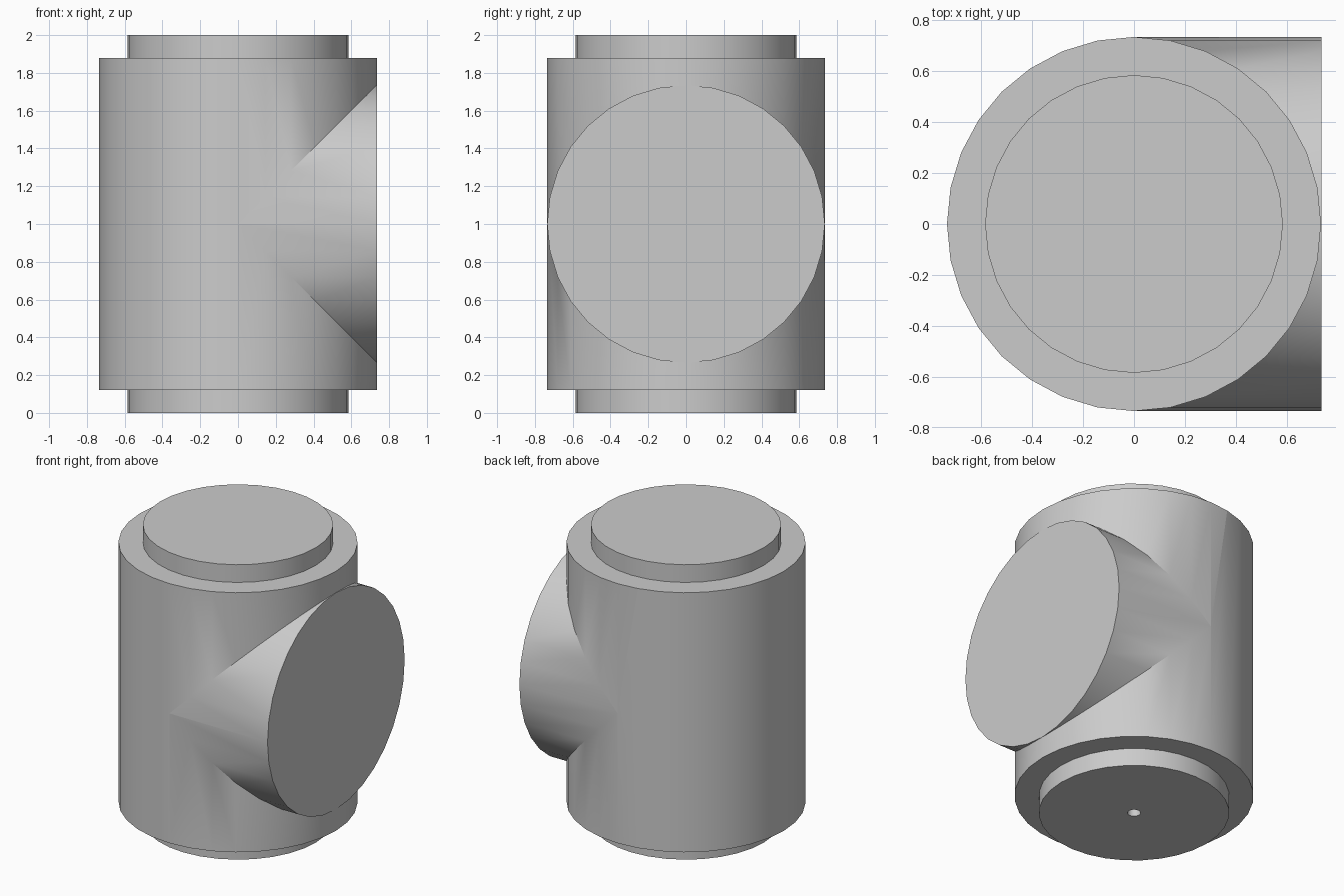
import bpy, bmesh, math
from mathutils import Matrix, Vector

cube = bpy.data.objects.get("Cube")
if cube:
    bpy.data.objects.remove(cube, do_unlink=True)

SIDES = 32
RADIUS = 0.735

grey = bpy.data.materials.new("plain grey")
grey.use_nodes = True
colour = (0.6, 0.6, 0.6, 1)
grey.diffuse_color = colour
grey.node_tree.nodes["Principled BSDF"].inputs["Base Color"].default_value = colour


def lathe(name, profile):
    """Revolve (radius, height) points about z; ends on the axis close to a flat cap."""
    bm = bmesh.new()
    rings = []
    for r, z in profile:
        rings.append([bm.verts.new((r * math.cos(a), r * math.sin(a), z))
                      for a in (math.tau * i / SIDES for i in range(SIDES))])
    for low, high in zip(rings, rings[1:]):
        for i in range(SIDES):
            j = (i + 1) % SIDES
            bm.faces.new((low[i], low[j], high[j], high[i]))
    bm.faces.new(rings[0][::-1])
    bm.faces.new(rings[-1])
    bmesh.ops.recalc_face_normals(bm, faces=bm.faces)
    mesh = bpy.data.meshes.new(name)
    bm.to_mesh(mesh)
    bm.free()
    mesh.materials.append(grey)
    obj = bpy.data.objects.new(name, mesh)
    bpy.context.collection.objects.link(obj)
    return obj


# Stepped upright body with a small blind hole underneath
body = lathe("fitting_body", [
    (0.04, 0.4), (0.04, 0), (0.585, 0), (0.585, 0.12), (RADIUS, 0.12),
    (RADIUS, 1.88), (0.585, 1.88), (0.585, 2)])

# Side branch of equal radius, pointing to +x
branch = lathe("side_branch", [(RADIUS, 0), (RADIUS, RADIUS + 0.001)])
branch.data.transform(Matrix.Translation(Vector((0, 0, 1)))
                      @ Matrix.Rotation(math.pi / 2, 4, 'Y'))
branch.hide_render = True
branch.hide_set(True)

# Merge the branch into the body
union = body.modifiers.new("join branch", 'BOOLEAN')
union.operation = 'UNION'
union.solver = 'EXACT'
union.object = branch
bpy.context.view_layer.objects.active = body
body.select_set(True)
bpy.ops.object.modifier_apply(modifier=union.name)
bpy.data.objects.remove(branch, do_unlink=True)
bpy.ops.object.shade_smooth_by_angle(angle=math.radians(30))
